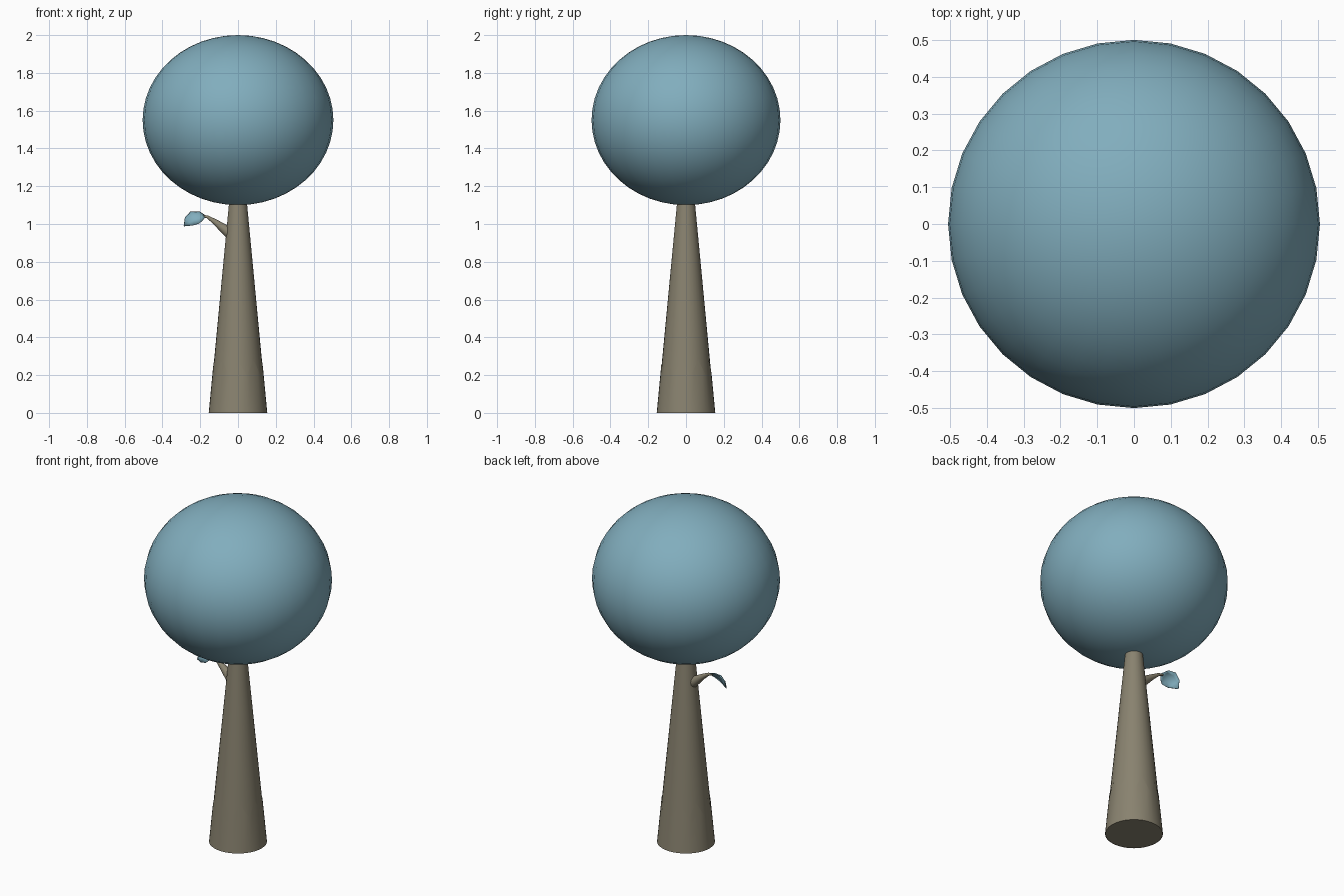
import bpy, bmesh, math
from mathutils import Vector

cube = bpy.data.objects.get("Cube")
if cube:
    bpy.data.objects.remove(cube, do_unlink=True)


def material(name, rgb):
    m = bpy.data.materials.new(name)
    m.use_nodes = True
    m.diffuse_color = (*rgb, 1)
    m.node_tree.nodes["Principled BSDF"].inputs["Base Color"].default_value = (*rgb, 1)
    return m


BARK = material("grey_brown_bark", (0.25, 0.225, 0.16))
FOLIAGE = material("dusty_blue_foliage", (0.22, 0.42, 0.51))


def finish(name, bm, mat, angle=50):
    bmesh.ops.recalc_face_normals(bm, faces=bm.faces)
    mesh = bpy.data.meshes.new(name)
    bm.to_mesh(mesh)
    bm.free()
    mesh.materials.append(mat)
    ob = bpy.data.objects.new(name, mesh)
    bpy.context.scene.collection.objects.link(ob)
    bpy.ops.object.select_all(action='DESELECT')
    ob.select_set(True)
    bpy.context.view_layer.objects.active = ob
    bpy.ops.object.shade_smooth_by_angle(angle=math.radians(angle))
    return ob


def bridge(bm, a, b, closed=True):
    n = len(a)
    for i in range(n if closed else n - 1):
        j = (i + 1) % n
        bm.faces.new((a[i], a[j], b[j], b[i]))


def tube(name, rings, mat, sides):
    """Capped tube through (centre, radius) rings, square to the path."""
    bm = bmesh.new()
    loops = []
    for k, (c, r) in enumerate(rings):
        before = Vector(rings[max(k - 1, 0)][0])
        after = Vector(rings[min(k + 1, len(rings) - 1)][0])
        q = (after - before).to_track_quat('Z', 'Y')
        loops.append([bm.verts.new(Vector(c) + q @ Vector((
            r * math.cos(math.tau * i / sides),
            r * math.sin(math.tau * i / sides), 0))) for i in range(sides)])
    for a, b in zip(loops, loops[1:]):
        bridge(bm, a, b)
    bm.faces.new(loops[0])
    bm.faces.new(loops[-1])
    return finish(name, bm, mat)


def trunk_radius(z):
    return 0.153 - 0.095 * z


# Round crown
bm = bmesh.new()
bmesh.ops.create_uvsphere(bm, u_segments=32, v_segments=24, radius=1)
for v in bm.verts:
    v.co = Vector((v.co.x * 0.505, v.co.y * 0.5, v.co.z * 0.45 + 1.55))
finish("crown", bm, FOLIAGE)

# Tapered trunk, ending inside the crown
tube("trunk", [((0, 0, z), trunk_radius(z)) for z in (0, 0.4, 0.8, 1.14)], BARK, 32)

# Thin bark skirt with a jagged top edge
bm = bmesh.new()
teeth = 9
low, high = [], []
for i in range(teeth * 4):
    a = math.tau * i / (teeth * 4) - math.pi / 2
    top = (0.28, 0.24, 0.2, 0.24)[i % 4]
    for loop, z in ((low, 0.0), (high, top)):
        r = trunk_radius(z) + 0.002
        loop.append(bm.verts.new((r * math.cos(a), r * math.sin(a), z)))
bridge(bm, low, high)
finish("bark_skirt", bm, BARK)

# Small side branch
tube("branch", [((-0.03, 0, 0.945), 0.036), ((-0.07, 0.004, 0.972), 0.026),
                ((-0.12, 0.01, 1.01), 0.015), ((-0.16, 0.017, 1.037), 0.008),
                ((-0.185, 0.02, 1.042), 0.005)], BARK, 12)

# Cupped leaf at the branch tip: two edges meeting at both ends
upper = [(-0.17, 0.02, 1.043), (-0.205, 0.045, 1.066), (-0.25, 0.05, 1.066),
         (-0.28, 0.045, 1.035), (-0.286, 0.03, 0.99)]
lower = [(-0.17, 0.02, 1.04), (-0.186, 0.0, 1.02), (-0.205, -0.01, 1.003),
         (-0.24, 0.0, 0.992), (-0.284, 0.028, 0.988)]
bulge = Vector((-0.012, -0.008, 0.01))
bm = bmesh.new()
rows = []
for k, (a, b) in enumerate(zip(upper, lower)):
    swell = math.sin(math.pi * k / (len(upper) - 1))
    rows.append([bm.verts.new(Vector(a).lerp(Vector(b), t / 4)
                              + bulge * swell * math.sin(math.pi * t / 4))
                 for t in range(5)])
for a, b in zip(rows, rows[1:]):
    bridge(bm, a, b, closed=False)
leaf = finish("leaf", bm, FOLIAGE)
thick = leaf.modifiers.new("thickness", 'SOLIDIFY')
thick.thickness = 0.003
thick.offset = 0
